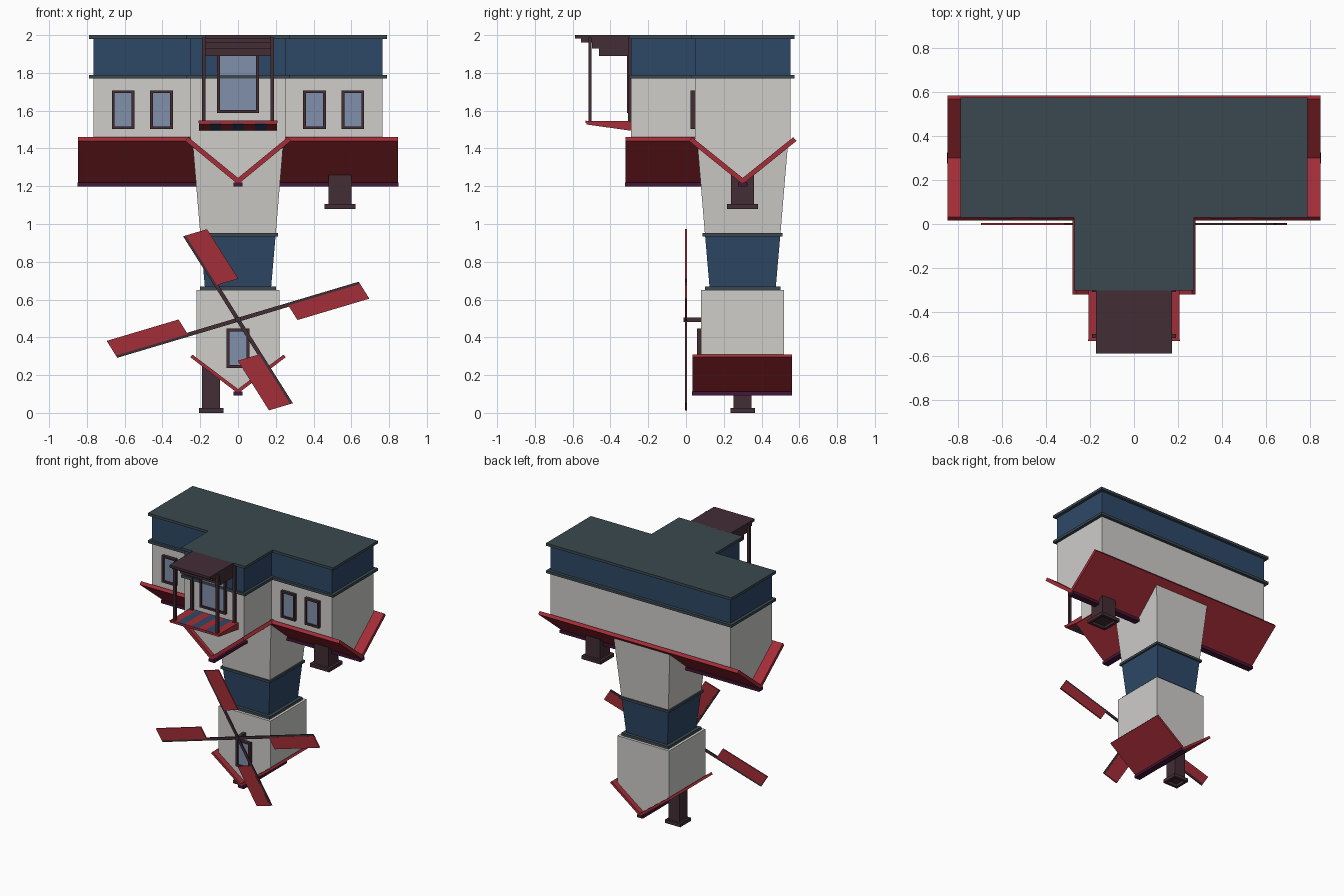
import bpy, bmesh
from mathutils import Vector

if "Cube" in bpy.data.objects:
    bpy.data.objects.remove(bpy.data.objects["Cube"])


def material(name, rgb):
    m = bpy.data.materials.new(name)
    m.diffuse_color = (*rgb, 1)
    m.use_nodes = True
    m.node_tree.nodes["Principled BSDF"].inputs["Base Color"].default_value = m.diffuse_color
    return m


WHITE = material("plaster_white", (0.62, 0.61, 0.59))
BLUE = material("band_blue", (0.027, 0.065, 0.135))
SLATE = material("trim_slate", (0.043, 0.066, 0.080))
RED = material("roof_red", (0.37, 0.026, 0.038))
PLUM = material("timber_plum", (0.055, 0.026, 0.036))
RIDGE = material("ridge_purple", (0.06, 0.008, 0.04))
GLASS = material("window_glass", (0.22, 0.28, 0.40))


def finish(name, bm, *mats):
    bmesh.ops.recalc_face_normals(bm, faces=bm.faces)
    me = bpy.data.meshes.new(name)
    bm.to_mesh(me)
    bm.free()
    for m in mats:
        me.materials.append(m)
    ob = bpy.data.objects.new(name, me)
    bpy.context.collection.objects.link(ob)
    return ob


def prism(name, pts, axis, a, b, mat):
    """Extrude a 2D profile along x, y or z between a and b."""
    place = {"x": lambda p, t: (t, p[0], p[1]),
             "y": lambda p, t: (p[0], t, p[1]),
             "z": lambda p, t: (p[0], p[1], t)}[axis]
    bm = bmesh.new()
    face = bm.faces.new([bm.verts.new(place(p, a)) for p in pts])
    ext = bmesh.ops.extrude_face_region(bm, geom=[face])
    step = Vector(place((0, 0), b - a))
    for v in ext["geom"]:
        if isinstance(v, bmesh.types.BMVert):
            v.co += step
    return finish(name, bm, mat)


def box(name, x, y, z, mat):
    return prism(name, [(x[0], y[0]), (x[1], y[0]), (x[1], y[1]), (x[0], y[1])],
                 "z", z[0], z[1], mat)


def recessed(name, x, y, z, direction, border, depth, outer, inner):
    """Box whose face in one direction is framed and sunk inwards."""
    ob = box(name, x, y, z, outer)
    ob.data.materials.append(inner)
    bm = bmesh.new()
    bm.from_mesh(ob.data)
    d = Vector(direction)
    bm.normal_update()
    face = max(bm.faces, key=lambda f: f.normal.dot(d))
    bmesh.ops.inset_region(bm, faces=[face], thickness=border)
    ext = bmesh.ops.extrude_discrete_faces(bm, faces=[face])["faces"][0]
    ext.material_index = 1
    bmesh.ops.translate(bm, verts=ext.verts, vec=-d * depth)
    bm.to_mesh(ob.data)
    bm.free()


def frustum(name, cy, h0, z0, h1, z1, mat):
    bm = bmesh.new()
    rings = [[bm.verts.new((sx * h, cy + sy * h, z)) for sx, sy in
              ((-1, -1), (1, -1), (1, 1), (-1, 1))] for h, z in ((h0, z0), (h1, z1))]
    bm.faces.new(rings[0])
    bm.faces.new(rings[1])
    for i in range(4):
        j = (i + 1) % 4
        bm.faces.new((rings[0][i], rings[0][j], rings[1][j], rings[1][i]))
    return finish(name, bm, mat)


def gable(c, half, ridge, eave, top):
    return [(c, ridge), (c + half, eave), (c + half, top), (c - half, top), (c - half, eave)]


def vee(c, half, ridge, eave, t):
    """V profile of a roof: outer line, then inner line offset by thickness."""
    return [(c, ridge), (c + half, eave), (c + half - t * 0.65, eave + t * 0.75),
            (c, ridge + t * 1.3), (c - half + t * 0.65, eave + t * 0.75), (c - half, eave)]


CY = 0.30

# Upper house walls and blue band
prism("main_walls", gable(CY, 0.252, 1.23, 1.44, 1.78), "x", -0.765, 0.765, WHITE)
prism("wing_walls", gable(0, 0.252, 1.23, 1.44, 1.78), "y", -0.29, CY, WHITE)
box("main_band", (-0.765, 0.765), (0.048, 0.552), (1.78, 1.985), BLUE)
box("wing_band", (-0.252, 0.252), (-0.29, CY), (1.78, 1.985), BLUE)
for label, z in (("lower", (1.77, 1.79)), ("top", (1.98, 2.0))):
    box("main_trim_" + label, (-0.788, 0.788), (0.03, 0.575), z, SLATE)
    box("wing_trim_" + label, (-0.272, 0.272), (-0.303, CY), z, SLATE)

# Upper roofs with ridge strips
prism("main_roof", vee(CY, 0.285, 1.21, 1.44, 0.026), "x", -0.847, 0.847, RED)
prism("wing_roof", vee(0, 0.28, 1.21, 1.44, 0.026), "y", -0.32, CY, RED)
box("main_ridge", (-0.849, 0.849), (CY - 0.025, CY + 0.025), (1.198, 1.22), RIDGE)
box("wing_ridge", (-0.025, 0.025), (-0.322, CY), (1.198, 1.22), RIDGE)

# Tower
frustum("tower_shaft", CY, 0.20, 0.95, 0.242, 1.45, WHITE)
frustum("tower_band", CY, 0.175, 0.66, 0.20, 0.95, BLUE)
frustum("tower_trim_upper", CY, 0.212, 0.935, 0.212, 0.953, SLATE)
frustum("tower_trim_lower", CY, 0.20, 0.648, 0.20, 0.67, SLATE)

# Lower cabin and its roof
prism("cabin_walls", gable(0, 0.22, 0.125, 0.285, 0.65), "y", 0.08, 0.52, WHITE)
prism("cabin_roof", vee(0, 0.253, 0.103, 0.295, 0.018), "y", 0.035, 0.56, RED)
box("cabin_ridge", (-0.025, 0.025), (0.033, 0.562), (0.093, 0.112), RIDGE)

# Chimneys, open at the lower end
for label, x, z0, z1, w, c in (("house", 0.54, 1.08, 1.26, 0.061, 0.082),
                               ("cabin", -0.142, 0.0, 0.27, 0.048, 0.064)):
    box(label + "_chimney", (x - w, x + w), (CY - w, CY + w), (z0 + 0.024, z1), PLUM)
    recessed(label + "_chimney_cap", (x - c, x + c), (CY - c, CY + c), (z0, z0 + 0.026),
             (0, 0, -1), 0.028, 0.02, PLUM, PLUM)

# Windows and door, framed glass facing the front
FRONT = (0, -1, 0)
for side in (-1, 1):
    for cx in (0.405, 0.608):
        x = side * cx
        recessed("house_window", (x - 0.06, x + 0.06), (0.025, 0.055), (1.502, 1.708),
                 FRONT, 0.021, 0.012, PLUM, GLASS)
recessed("cabin_window", (-0.061, 0.061), (0.058, 0.085), (0.238, 0.446),
         FRONT, 0.021, 0.012, PLUM, GLASS)
recessed("door", (-0.11, 0.11), (-0.312, -0.285), (1.588, 1.92),
         FRONT, 0.021, 0.012, PLUM, GLASS)

# Porch floor with stepped tiers, and posts
for y, z0, z1 in ((-0.588, 1.982, 2.0), (-0.555, 1.96, 1.982),
                  (-0.497, 1.928, 1.96), (-0.46, 1.89, 1.928)):
    box("porch_step", (-0.173, 0.173), (y, -0.29), (z0, z1), PLUM)
for side in (-1, 1):
    x = side * 0.181
    box("porch_post", (x - 0.01, x + 0.01), (-0.517, -0.499), (1.53, 1.988), PLUM)
    box("porch_rear_post", (x - 0.01, x + 0.01), (-0.308, -0.29), (1.53, 1.988), PLUM)

# Striped awning
wedge = [(-0.528, 1.545), (-0.285, 1.545), (-0.285, 1.493), (-0.528, 1.527)]
for i in range(7):
    x = -0.207 + i * 0.414 / 7
    prism("awning_stripe", wedge, "x", x, x + 0.414 / 7, BLUE if i % 2 else RED)
box("awning_lip", (-0.209, 0.209), (-0.531, -0.526), (1.535, 1.547), RED)

# Sails: four slanted arms, each with a blade on one side
box("axle", (-0.013, 0.013), (-0.012, 0.09), (0.48, 0.505), PLUM)
hub, u, v = Vector((0, 0.493)), Vector((0.645, 0.192)), Vector((-0.28, 0.445))
for arm, side in ((u, -v), (v, u), (-u, v), (-v, -u)):
    s = side * 0.18
    edge = side.normalized() * 0.011
    prism("sail_arm", [hub - edge, hub + arm - edge, hub + arm + edge, hub + edge],
          "y", -0.004, 0.004, PLUM)
    prism("sail_blade", [hub + arm * 0.41 + edge * 0.3, hub + arm + edge * 0.3,
                         hub + arm + s, hub + arm * 0.41 + s], "y", -0.005, 0.005, RED)
